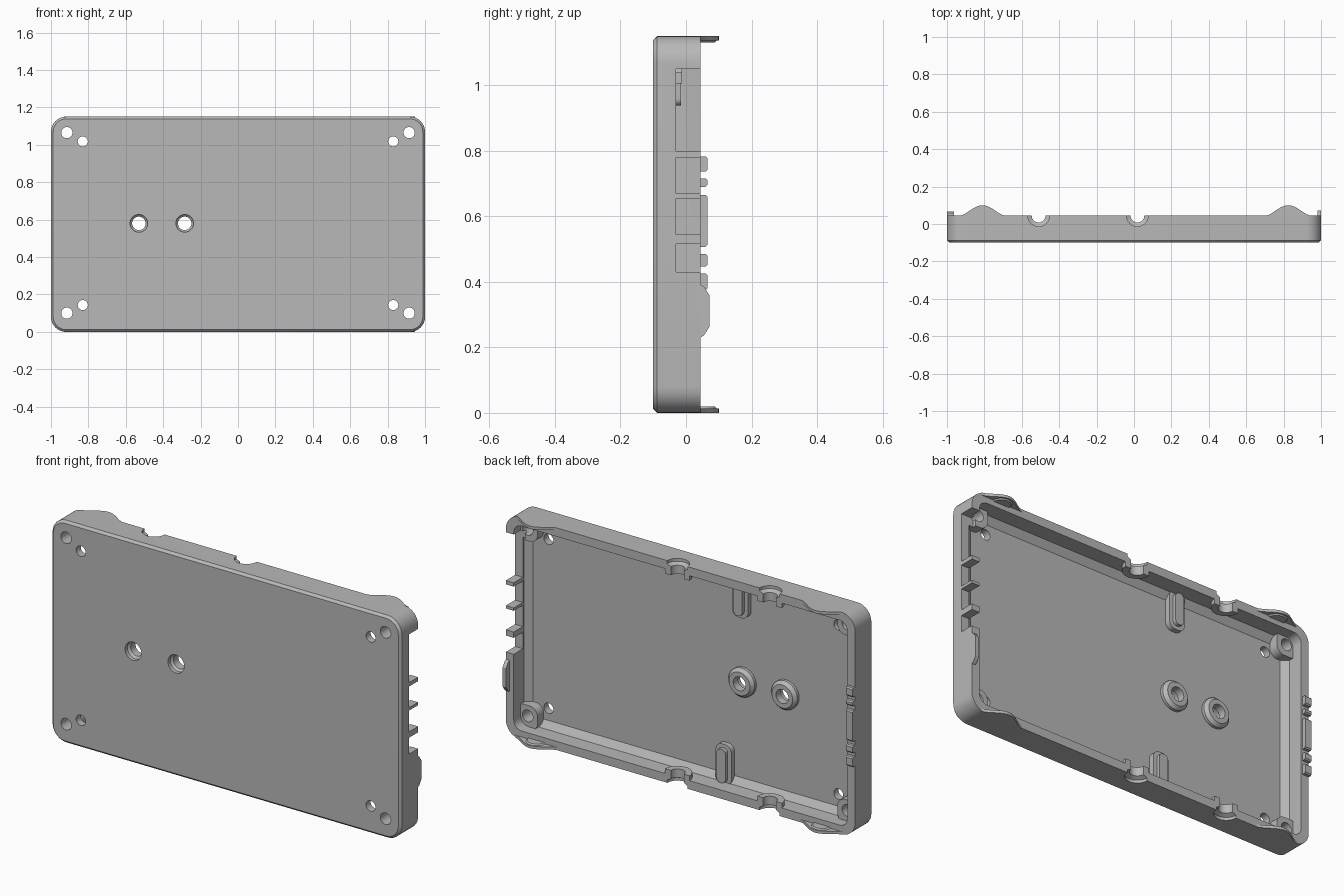
import bpy, bmesh, math
from mathutils import Vector

if "Cube" in bpy.data.objects:
    bpy.data.objects.remove(bpy.data.objects["Cube"], do_unlink=True)

grey = bpy.data.materials.new("plain grey")
grey.use_nodes = True
colour = (0.48, 0.48, 0.48, 1)
grey.diffuse_color = colour
grey.node_tree.nodes["Principled BSDF"].inputs["Base Color"].default_value = colour

H = 1.15            # case height
MID = H / 2
FRONT, FLOOR, RIM = -0.10, -0.062, 0.045
WALL = 0.045


def place(axis, u, v, d):
    return {"x": (d, u, v), "y": (u, d, v), "z": (u, v, d)}[axis]


def loft(name, axis, levels):
    """Closed solid through matching 2D loops, each at a depth on the axis."""
    bm = bmesh.new()
    rings = [[bm.verts.new(place(axis, u, v, d)) for u, v in loop] for d, loop in levels]
    for a, b in zip(rings, rings[1:]):
        for i in range(len(a)):
            j = (i + 1) % len(a)
            bm.faces.new((a[i], a[j], b[j], b[i]))
    bm.faces.new(rings[0])
    bm.faces.new(rings[-1])
    bmesh.ops.recalc_face_normals(bm, faces=bm.faces)
    mesh = bpy.data.meshes.new(name)
    bm.to_mesh(mesh)
    bm.free()
    mesh.materials.append(grey)
    obj = bpy.data.objects.new(name, mesh)
    bpy.context.collection.objects.link(obj)
    return obj


def rounded(cu, cv, w, h, r, n=8):
    pts = []
    for k, (su, sv) in enumerate(((1, 1), (-1, 1), (-1, -1), (1, -1))):
        for i in range(n + 1):
            a = math.pi / 2 * (k + i / n)
            pts.append((cu + su * (w / 2 - r) + r * math.cos(a),
                        cv + sv * (h / 2 - r) + r * math.sin(a)))
    return pts


def circle(cu, cv, r, n=32):
    return [(cu + r * math.cos(2 * math.pi * i / n),
             cv + r * math.sin(2 * math.pi * i / n)) for i in range(n)]


def rect(u0, u1, v0, v1):
    return [(u0, v0), (u1, v0), (u1, v1), (u0, v1)]


def combine(target, tool, op):
    """Apply one boolean and throw the tool away."""
    mod = target.modifiers.new("bool", "BOOLEAN")
    mod.operation, mod.solver, mod.object = op, "EXACT", tool
    graph = bpy.context.evaluated_depsgraph_get()
    graph.update()
    mesh = bpy.data.meshes.new_from_object(target.evaluated_get(graph))
    target.modifiers.clear()
    target.data = mesh
    bpy.data.objects.remove(tool, do_unlink=True)


def outline(inset, r):
    return rounded(0, MID, 2 - 2 * inset, H - 2 * inset, r)


def cut(axis, *levels):
    combine(shell, loft("cutter", axis, levels), "DIFFERENCE")


def add(axis, *levels):
    combine(shell, loft("addition", axis, levels), "UNION")


# Shell: chamfered rounded slab, hollowed from the back
shell = loft("tray_shell", "y", [(FRONT, outline(0.012, 0.068)),
                                 (FRONT + 0.012, outline(0, 0.08)),
                                 (RIM, outline(0, 0.08))])
cut("y", (FLOOR, outline(WALL + 0.035, 0.03)),
    (FLOOR + 0.025, outline(WALL, 0.045)),
    (0.2, outline(WALL, 0.045)))

# Corner screw posts, blended into the corners
for sx in (-1, 1):
    for z, sz in ((0.10, -1), (1.06, 1)):
        post = rounded(sx * 0.921, z + sz * 0.008, 0.125, 0.125, 0.045)
        add("y", (FLOOR - 0.015, post), (-0.012, post))

# Raised collars round the two middle holes
HOLES = (-0.53, -0.285)
for x in HOLES:
    add("y", (FLOOR - 0.015, circle(x, 0.58, 0.075)),
        (FLOOR + 0.015, circle(x, 0.58, 0.075)),
        (FLOOR + 0.032, circle(x, 0.58, 0.06)))

# Half-round collars inside the long walls behind the cable notches
NOTCHES = (-0.51, 0.018)
for x in NOTCHES:
    half = [(x + 0.07 * math.cos(a), RIM + 0.07 * math.sin(a))
            for a in (math.pi * (1 + i / 16) for i in range(17))]
    for z0, z1 in ((0.025, 0.07), (H - 0.07, H - 0.025)):
        add("z", (z0, half), (z1, half))

# Screw holes and countersunk middle holes
for sx in (-1, 1):
    for z in (0.10, 1.065):
        hole = circle(sx * 0.915, z, 0.03)
        cut("y", (-0.2, hole), (0.1, hole))
    for z in (0.143, 1.018):
        hole = circle(sx * 0.83, z, 0.027)
        cut("y", (-0.2, hole), (0.1, hole))
for x in HOLES:
    cut("y", (-0.2, circle(x, 0.58, 0.047)), (FRONT + 0.02, circle(x, 0.58, 0.047)),
        (FRONT + 0.03, circle(x, 0.58, 0.036)), (0.1, circle(x, 0.58, 0.036)))

# Cable notches: narrow through the wall, wider at the outer face
for x in NOTCHES:
    for outer, step, inner in ((-0.05, 0.015, 0.12), (H + 0.05, H - 0.015, H - 0.12)):
        cut("z", (outer, circle(x, RIM, 0.058)), (step, circle(x, RIM, 0.058)),
            (step + (inner - step) * 0.1, circle(x, RIM, 0.037)),
            (inner, circle(x, RIM, 0.037)))

# Connector windows in the left wall
for z0, z1 in ((0.80, 1.05), (0.67, 0.78), (0.545, 0.655), (0.43, 0.515)):
    window = rect(-0.03, 0.2, z0, z1)
    cut("x", (0.93, window), (1.1, window))

parts = [shell]

# Stepped ribs on the floor, reaching in from the long walls
for name, x, z0, z1 in (("upper_rib", -0.285, 0.92, 1.12), ("lower_rib", -0.19, 0.03, 0.24)):
    base = rounded(x, (z0 + z1) / 2, 0.09, z1 - z0, 0.035)
    ridge = rounded(x, (z0 + z1) / 2, 0.05, z1 - z0 - 0.035, 0.022)
    parts.append(loft(name, "y", [(FLOOR - 0.01, base), (-0.035, base),
                                  (-0.034, ridge), (-0.015, ridge)]))

# Snap tabs: flared domes on the long walls with a shallow disc inside
for side, x in (("right", -0.81), ("left", 0.825)):
    dome = [(x + 0.12 * t, RIM + 0.055 * (0.5 + 0.5 * math.cos(math.pi * t)) ** 0.8)
            for t in (-1 + i / 12 for i in range(25))]
    for end, z0, z1, d0, d1 in (("lower", 0, 0.014, 0.01, 0.02),
                                ("upper", H - 0.014, H, H - 0.01, H - 0.02)):
        parts.append(loft(f"{end}_{side}_snap_tab", "z", [(z0, dome), (z1, dome)]))
        parts.append(loft(f"{end}_{side}_snap_disc", "z",
                          [(d0, circle(x, 0.042, 0.055)), (d1, circle(x, 0.042, 0.045))]))

# Toothed lip on the right wall
for i, (z0, z1) in enumerate(((0.375, 0.425), (0.447, 0.485), (0.507, 0.665),
                              (0.69, 0.715), (0.737, 0.783))):
    c = 0.006
    tooth = [(RIM, z0), (0.06, z0), (0.066, z0 + c), (0.066, z1 - c), (0.06, z1), (RIM, z1)]
    parts.append(loft(f"lip_tooth_{i + 1}", "x", [(-1, tooth), (-0.962, tooth)]))

# Thin clip on the left wall
clip = [(RIM, 0.23), (0.055, 0.237), (0.071, 0.262), (0.071, 0.36), (0.055, 0.385), (RIM, 0.392)]
parts.append(loft("left_clip", "x", [(0.98, clip), (1, clip)]))

# Smooth shading with sharp edges kept
for obj in bpy.context.selected_objects:
    obj.select_set(False)
for obj in parts:
    obj.select_set(True)
bpy.context.view_layer.objects.active = shell
bpy.ops.object.shade_smooth_by_angle(angle=math.radians(30))
